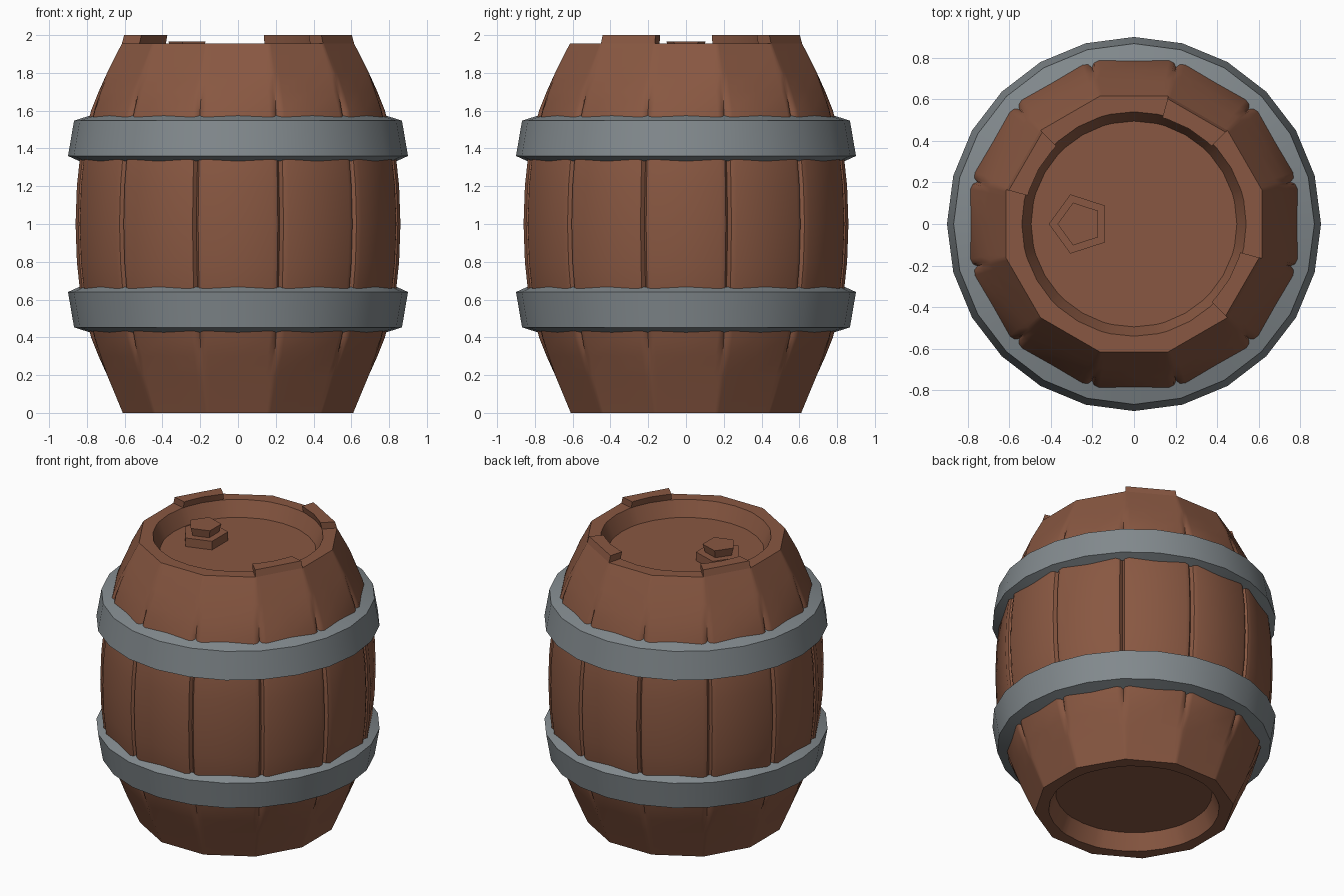
import bpy, bmesh
from math import sin, cos, tan, pi, radians

cube = bpy.data.objects.get("Cube")
if cube:
    bpy.data.objects.remove(cube, do_unlink=True)


def material(name, rgb):
    m = bpy.data.materials.new(name)
    m.use_nodes = True
    m.diffuse_color = (*rgb, 1)
    m.node_tree.nodes["Principled BSDF"].inputs["Base Color"].default_value = (*rgb, 1)
    return m


WOOD = material("brown wood", (0.25, 0.097, 0.054))
IRON = material("grey iron", (0.225, 0.254, 0.27))


def loft(rings, closed=False):
    """Bridge equal-length rings of points; cap the ends or join them up."""
    bm = bmesh.new()
    loops = [[bm.verts.new(p) for p in ring] for ring in rings]
    pairs = list(zip(loops, loops[1:]))
    if closed:
        pairs.append((loops[-1], loops[0]))
    else:
        bm.faces.new(loops[0][::-1])
        bm.faces.new(loops[-1])
    rows = []
    for a, b in pairs:
        n = len(a)
        rows.append([bm.faces.new((a[i], a[(i + 1) % n], b[(i + 1) % n], b[i]))
                     for i in range(n)])
    return bm, rows


def finish(name, bm, mat, smooth=True):
    bmesh.ops.recalc_face_normals(bm, faces=bm.faces[:])
    mesh = bpy.data.meshes.new(name)
    bm.to_mesh(mesh)
    bm.free()
    mesh.materials.append(mat)
    ob = bpy.data.objects.new(name, mesh)
    bpy.context.collection.objects.link(ob)
    if smooth:
        bpy.ops.object.select_all(action='DESELECT')
        ob.select_set(True)
        bpy.context.view_layer.objects.active = ob
        bpy.ops.object.shade_smooth_by_angle(angle=radians(40))
    return ob


def ngon(r, z, n, start=0.0, cx=0.0):
    return [(cx + r * cos(start + 2 * pi * i / n), r * sin(start + 2 * pi * i / n), z)
            for i in range(n)]


# Staves: position across the half width, and share of the groove depth there
STAVES = 12
HALF = pi / STAVES
ACROSS = [(-1, 1), (-0.93, 0.35), (-0.8, 0), (0, 0), (0.8, 0), (0.93, 0.35)]


def stave_ring(z, apothem, groove):
    pts = []
    for k in range(STAVES):
        a = 2 * HALF * k
        for u, drop in ACROSS:
            d = apothem - groove * drop
            s = u * d * tan(HALF)
            pts.append((d * cos(a) - s * sin(a), d * sin(a) + s * cos(a), z))
    return pts


def round_ring(z, r):
    pts = []
    for x, y, _ in stave_ring(0, 1, 0):
        length = (x * x + y * y) ** 0.5
        pts.append((x / length * r, y / length * r, z))
    return pts


# Barrel body: recessed heads at both ends, bulging grooved staves between
lower = [(0.2, 0.693, 0), (0.3, 0.738, 0.012), (0.4, 0.778, 0.03),
         (0.63, 0.835, 0.04), (0.8, 0.853, 0.04)]
upper = [(2 - z, r, g) for z, r, g in reversed(lower)]
RIM = 1.955
profile = [(0, 0.61, 0)] + lower + [(1, 0.86, 0.04)] + upper + [(RIM, 0.615, 0)]
rings = [round_ring(0.11, 0.495), round_ring(0, 0.54)]
rings += [stave_ring(*p) for p in profile]
rings += [round_ring(RIM, 0.54), round_ring(1.85, 0.495)]
body, rows = loft(rings)

# Three stave ends stand proud of the rim
rim_row = rows[-2]
for k in (2, 5, 11):
    n = len(ACROSS)
    ends = rim_row[k * n:(k + 1) * n]
    out = bmesh.ops.extrude_face_region(body, geom=ends)
    for v in out["geom"]:
        if isinstance(v, bmesh.types.BMVert):
            v.co.x *= 0.98
            v.co.y *= 0.98
            v.co.z = 2
finish("barrel_body", body, WOOD)

# Iron hoops, mirrored about the middle
hoop = [(0.84, 1.333), (0.9, 1.36), (0.868, 1.547), (0.78, 1.575), (0.74, 1.45)]
for name, flip in (("upper_hoop", False), ("lower_hoop", True)):
    bm, _ = loft([ngon(r, 2 - z if flip else z, 24) for r, z in hoop], closed=True)
    finish(name, bm, IRON)

# Five-sided bung: a low collar and a flared plug
for name, parts in (("bung_collar", [(0.15, 1.84), (0.15, 1.91)]),
                    ("bung_plug", [(0.09, 1.9), (0.108, 1.965)])):
    bm, _ = loft([ngon(r, z, 5, pi, -0.26) for r, z in parts])
    finish(name, bm, WOOD, smooth=False)
